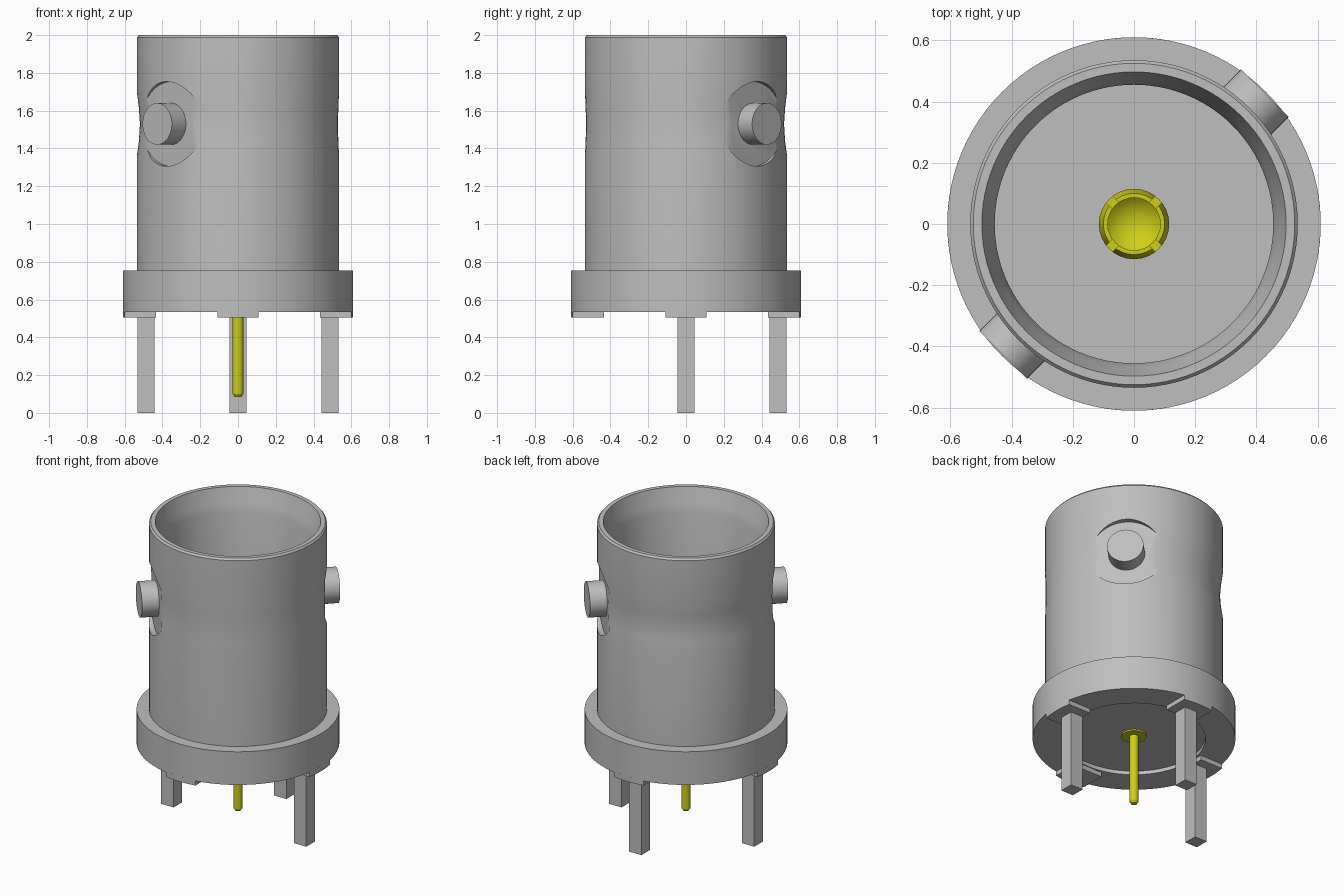
import bpy, bmesh, math
from mathutils import Matrix, Vector

old = bpy.data.objects.get("Cube")
if old:
    bpy.data.objects.remove(old, do_unlink=True)


def material(name, rgb):
    m = bpy.data.materials.new(name)
    m.use_nodes = True
    m.diffuse_color = (*rgb, 1)
    bsdf = m.node_tree.nodes["Principled BSDF"]
    bsdf.inputs["Base Color"].default_value = (*rgb, 1)
    bsdf.inputs["Roughness"].default_value = 0.5
    return m


METAL = material("silver grey metal", (0.52, 0.52, 0.52))
GOLD = material("yellow gold", (0.62, 0.62, 0.01))


def finish(name, bm, mat):
    bmesh.ops.recalc_face_normals(bm, faces=bm.faces)
    mesh = bpy.data.meshes.new(name)
    bm.to_mesh(mesh)
    bm.free()
    mesh.materials.append(mat)
    ob = bpy.data.objects.new(name, mesh)
    bpy.context.collection.objects.link(ob)
    return ob


def activate(ob):
    bpy.ops.object.select_all(action='DESELECT')
    ob.select_set(True)
    bpy.context.view_layer.objects.active = ob


def smooth(ob):
    activate(ob)
    bpy.ops.object.shade_smooth_by_angle(angle=math.radians(30))


def lathe(name, profile, mat, steps=96, shape=None):
    """Revolve an (r, z) profile that starts and ends on the axis."""
    bm = bmesh.new()
    rings = []
    for r, z in profile:
        ring = []
        for i in range(steps if r else 1):
            a = math.tau * i / steps
            rr = r - shape(a, r, z) if shape else r
            ring.append(bm.verts.new((rr * math.cos(a), rr * math.sin(a), z)))
        rings.append(ring)
    for low, high in zip(rings, rings[1:]):
        for i in range(steps):
            j = (i + 1) % steps
            corners = [low[i % len(low)], low[j % len(low)],
                       high[j % len(high)], high[i % len(high)]]
            bm.faces.new(list(dict.fromkeys(corners)))
    return finish(name, bm, mat)


def box(name, centre, size, mat, turn=0):
    bm = bmesh.new()
    bmesh.ops.create_cube(bm, size=1, matrix=Matrix.Rotation(turn, 4, 'Z')
                          @ Matrix.Translation(centre) @ Matrix.Diagonal((*size, 1)))
    return finish(name, bm, mat)


def radial_cylinder(name, angle, z, radius, start, end, mat):
    """Cylinder pointing outward from the axis."""
    bm = bmesh.new()
    place = (Matrix.Rotation(angle, 4, 'Z') @ Matrix.Translation(((start + end) / 2, 0, z))
             @ Matrix.Rotation(math.pi / 2, 4, 'Y'))
    bmesh.ops.create_cone(bm, cap_ends=True, segments=48, radius1=radius, radius2=radius,
                          depth=end - start, matrix=place)
    return finish(name, bm, mat)


def cut(ob, cutter):
    mod = ob.modifiers.new("cut", 'BOOLEAN')
    mod.operation = 'DIFFERENCE'
    mod.solver = 'EXACT'
    mod.object = cutter
    activate(ob)
    bpy.ops.object.modifier_apply(modifier=mod.name)
    bpy.data.objects.remove(cutter, do_unlink=True)


# Shell: flange, tube with open mouth, and a soft waist deepest at the back left
OUTER = 0.535
WAIST = {1.44: 0.012, 1.53: 0.018, 1.61: 0.012}


def waist(a, r, z):
    return WAIST.get(z, 0) * (0.6 + 0.4 * math.cos(a - math.radians(135)))


profile = [(0, 0.56), (0.43, 0.56), (0.43, 0.535), (0.61, 0.535), (0.61, 0.755),
           (OUTER, 0.755), (OUTER, 1.36)]
profile += [(OUTER, z) for z in WAIST]
profile += [(OUTER, 1.7), (OUTER, 1.988), (0.525, 2), (0.497, 2), (0.47, 1.9),
            (0.455, 1.85), (0.455, 0.76), (0, 0.76)]
shell = lathe("shell", profile, METAL, shape=waist)

# Bayonet pegs standing on round spot faces
PEG_Z = 1.53
for side, angle in (("back", math.pi / 4), ("front", math.pi * 5 / 4)):
    cut(shell, radial_cylinder("spot_cutter", angle, PEG_Z, 0.224, 0.5, 0.7, METAL))
    smooth(radial_cylinder(side + "_bayonet_peg", angle, PEG_Z, 0.11, 0.47, 0.605, METAL))
smooth(shell)

# Insulator disc on the inner floor
smooth(lathe("insulator", [(0, 0.755), (0.395, 0.755), (0.395, 0.764), (0, 0.764)], METAL))

# Centre contact: thin tail below, slotted socket above
contact = lathe("centre_contact",
                [(0, 0.085), (0.018, 0.085), (0.028, 0.1), (0.028, 0.55), (0.075, 0.55),
                 (0.075, 0.7), (0.115, 0.72), (0.115, 1.35), (0.1, 1.4), (0.086, 1.4),
                 (0.086, 1.2), (0, 1.12)], GOLD, steps=32)
for turn in (math.pi / 4, -math.pi / 4):
    cut(contact, box("slot_cutter", (0, 0, 1.4), (0.3, 0.03, 0.3), GOLD, turn))
smooth(contact)


# Standoff pads under the flange, with outer ends following its rim
def pad(name, turn):
    bm = bmesh.new()
    half, inner, rim = 0.108, 0.435, 0.61
    sweep = math.asin(half / rim)
    outline = [(inner, half), (inner, -half)]
    for i in range(9):
        a = sweep * (i / 4 - 1)
        outline.append((rim * math.cos(a), rim * math.sin(a)))
    face = bm.faces.new([bm.verts.new((x, y, 0.505)) for x, y in outline])
    top = bmesh.ops.extrude_face_region(bm, geom=[face])
    bmesh.ops.translate(bm, vec=Vector((0, 0, 0.035)),
                        verts=[v for v in top["geom"] if isinstance(v, bmesh.types.BMVert)])
    bmesh.ops.rotate(bm, verts=bm.verts, cent=(0, 0, 0), matrix=Matrix.Rotation(turn, 3, 'Z'))
    return finish(name, bm, METAL)


# Three square legs; the front pad has none
for i, side in enumerate(("left", "back", "right", "front")):
    turn = i * math.pi / 2
    smooth(pad(side + "_pad", turn))
    if side != "front":
        box(side + "_leg", (0.487, 0, 0.27), (0.09, 0.09, 0.54), METAL, turn)
